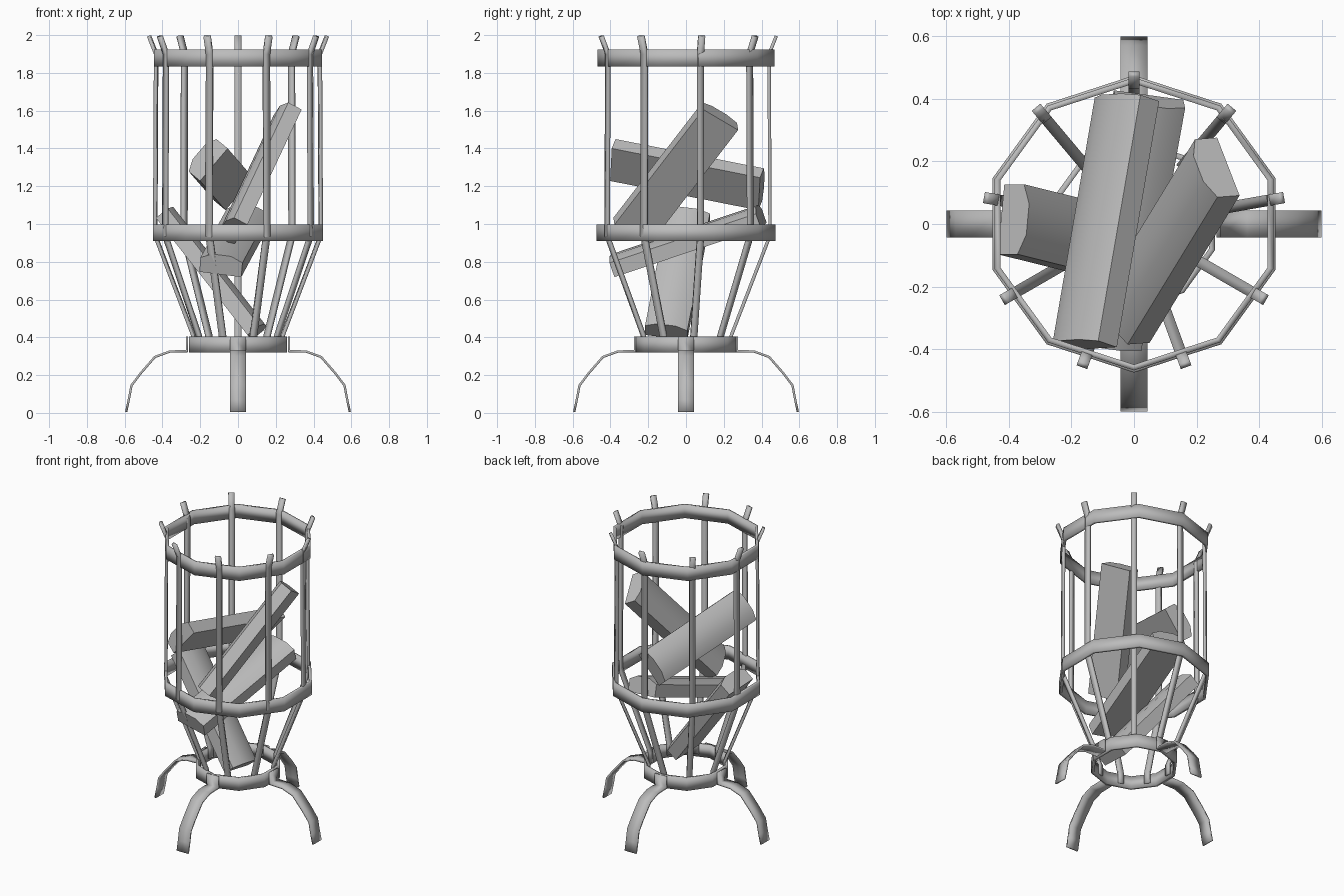
import bpy
import math
from mathutils import Vector, Matrix

cube = bpy.data.objects.get("Cube")
if cube:
    bpy.data.objects.remove(cube, do_unlink=True)

# Single plain grey for metal and wood
GREY = (0.5, 0.5, 0.5, 1)
grey = bpy.data.materials.new("plain_grey")
grey.use_nodes = True
grey.diffuse_color = GREY
grey.node_tree.nodes["Principled BSDF"].inputs["Base Color"].default_value = GREY


def add_mesh(name, verts, faces, thickness=0):
    mesh = bpy.data.meshes.new(name)
    mesh.from_pydata(verts, [], faces)
    mesh.materials.append(grey)
    mesh.shade_smooth()
    obj = bpy.data.objects.new(name, mesh)
    bpy.context.collection.objects.link(obj)
    if thickness:
        solid = obj.modifiers.new("thickness", 'SOLIDIFY')
        solid.thickness = thickness
        solid.offset = 0
        solid.use_even_offset = True
    return obj


def strip(name, path, width, thickness, angle):
    """Flat bar following a (radius, height) path, turned about z."""
    verts, faces = [], []
    turn = Matrix.Rotation(angle, 3, 'Z')
    for r, z in path:
        verts += [turn @ Vector((r, side * width / 2, z)) for side in (-1, 1)]
    for i in range(len(path) - 1):
        a = 2 * i
        faces.append((a, a + 1, a + 3, a + 2))
    return add_mesh(name, verts, faces, thickness)


def hoop(name, radius, bottom, top, sides=10):
    verts, faces = [], []
    for i in range(sides):
        a = math.pi / 2 + i * math.tau / sides
        x, y = radius * math.cos(a), radius * math.sin(a)
        verts += [(x, y, bottom), (x, y, top)]
        a, b = 2 * i, 2 * ((i + 1) % sides)
        faces.append((a, b, b + 1, a + 1))
    return add_mesh(name, verts, faces, 0.018)


def log(name, start, end, wide):
    """Split log: flat back and slightly bulged front, swept start to end."""
    start, end, wide = Vector(start), Vector(end), Vector(wide)
    axis = (end - start).normalized()
    wide = (wide - axis * wide.dot(axis)).normalized()
    thin = axis.cross(wide)
    if thin.z < 0:
        thin.negate()
    section = [(-.113, -.05), (.113, -.05), (.113, .03), (.05, .058),
               (-.05, .058), (-.113, .03)]
    n = len(section)
    verts = [p + wide * u + thin * v for p in (start, end) for u, v in section]
    faces = [(i, (i + 1) % n, n + (i + 1) % n, n + i) for i in range(n)]
    faces += [tuple(reversed(range(n))), tuple(range(n, 2 * n))]
    if axis.dot(wide.cross(thin)) < 0:
        faces = [tuple(reversed(f)) for f in faces]
    obj = add_mesh(name, verts, faces)
    bpy.ops.object.select_all(action='DESELECT')
    obj.select_set(True)
    bpy.context.view_layer.objects.active = obj
    bpy.ops.object.shade_smooth_by_angle(angle=math.radians(60))
    return obj


# Hoops holding the basket
hoop("base_hoop", 0.262, 0.32, 0.405)
hoop("middle_hoop", 0.465, 0.91, 0.998)
hoop("top_hoop", 0.458, 1.835, 1.923)

# Nine upright bars, flared at the tips
bar_path = [(.24, .34), (.24, .41), (.445, .94), (.44, 1.9), (.478, 1.995)]
for i in range(9):
    strip(f"upright_bar_{i + 1}", bar_path, 0.036, 0.018,
          math.pi / 2 + i * math.tau / 9)

# Four bowed legs
leg_path = [(.27, .405), (.27, .327), (.36, .325), (.44, .296), (.515, .21),
            (.564, .145), (.578, .07), (.592, .005)]
for i, side in enumerate(("left", "back", "right", "front")):
    strip(f"{side}_leg", leg_path, 0.085, 0.012, i * math.pi / 2)

# Logs piled inside
log("crossing_log", (-.165, -.385, 1.345), (-.03, .40, 1.19), (.64, 0, .77))
log("upper_log", (-.03, -.29, .965), (.257, .18, 1.575), (.33, -.79, .51))
log("flat_log", (-.09, -.38, .78), (.05, .395, 1.04), (1, 0, -.08))
log("lower_log", (-.385, .015, 1.05), (.1, -.105, .43), (0, 1, 0))
